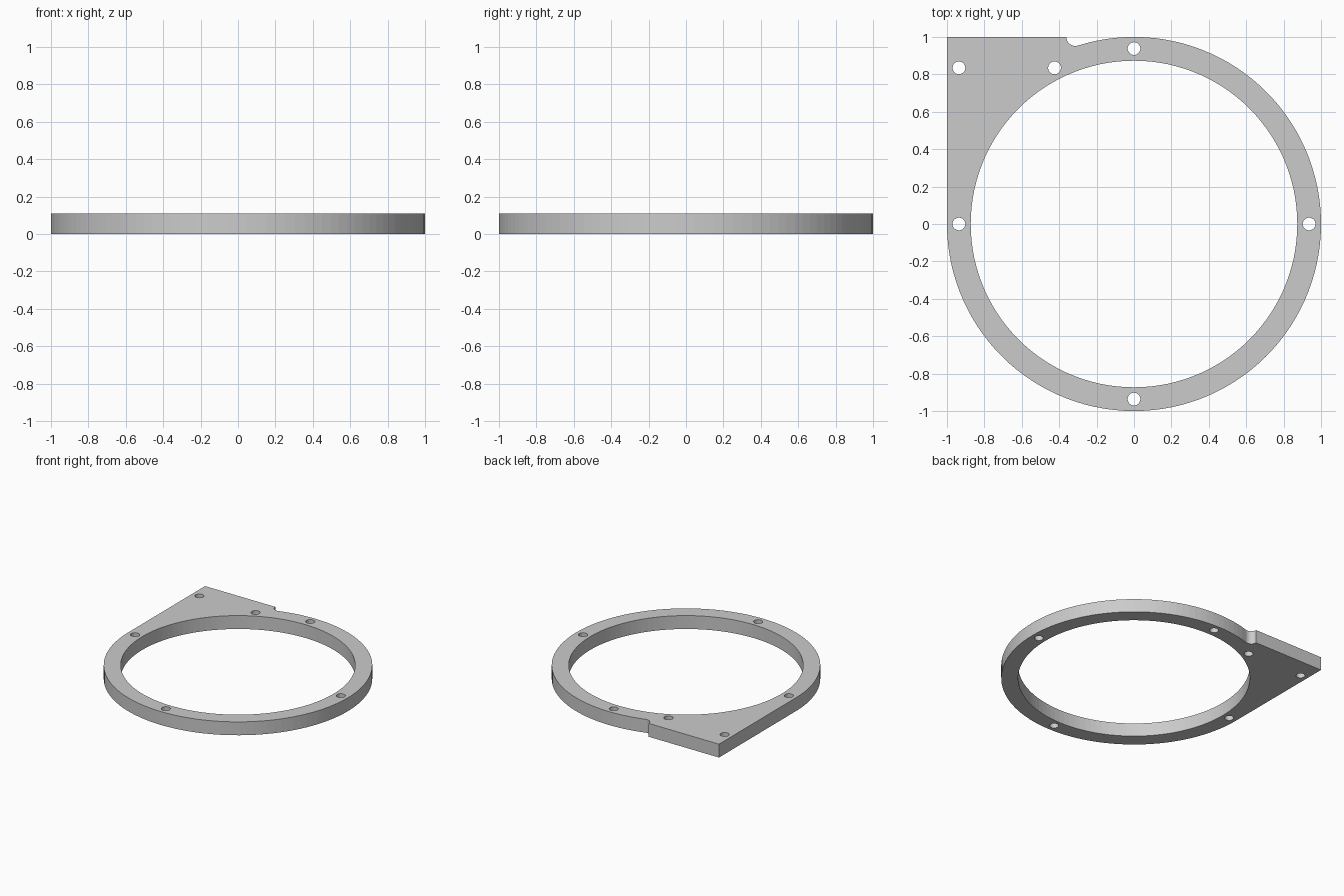
import bpy, bmesh
from math import cos, sin, radians, sqrt, atan2, degrees

if "Cube" in bpy.data.objects:
    bpy.data.objects.remove(bpy.data.objects["Cube"])

HEIGHT = 0.11


def arc(cx, cy, r, a0, a1, n):
    """n + 1 points along an arc, angles in degrees."""
    return [(cx + r * cos(radians(a0 + (a1 - a0) * i / n)),
             cy + r * sin(radians(a0 + (a1 - a0) * i / n))) for i in range(n + 1)]


def circle(cx, cy, r, n):
    return arc(cx, cy, r, 0, 360, n)[:-1]


# Outer outline: ring arc, relief fillet tangent to the ring, square corner
fr = 0.048
fx = -sqrt((1 + fr) ** 2 - 1)
tangent = degrees(atan2(1, fx))
outline = arc(0, 0, 1, -180, tangent, 96)
outline += arc(fx, 1, fr, tangent + 180, 180, 12)[1:]
outline += [(-1, 1)]

# Central opening and screw holes
loops = [outline, circle(0, 0, 0.873, 120)]
for x, y in [(0.936, 0), (-0.936, 0), (0, 0.938), (0, -0.936),
             (-0.936, 0.835), (-0.425, 0.835)]:
    loops.append(circle(x, y, 0.034, 32))

# Filled and extruded profile
curve = bpy.data.curves.new("mounting_ring", 'CURVE')
curve.dimensions = '2D'
curve.fill_mode = 'BOTH'
curve.extrude = HEIGHT / 2
for pts in loops:
    s = curve.splines.new('POLY')
    s.points.add(len(pts) - 1)
    for p, (x, y) in zip(s.points, pts):
        p.co = (x, y, 0, 1)
    s.use_cyclic_u = True
ring = bpy.data.objects.new("mounting_ring", curve)
bpy.context.collection.objects.link(ring)
bpy.context.view_layer.objects.active = ring
ring.select_set(True)
bpy.ops.object.convert(target='MESH')

# Weld caps to walls and seat the plate on z = 0
ring = bpy.context.object
bm = bmesh.new()
bm.from_mesh(ring.data)
bmesh.ops.remove_doubles(bm, verts=bm.verts, dist=1e-5)
bmesh.ops.translate(bm, verts=bm.verts, vec=(0, 0, HEIGHT / 2))
bmesh.ops.recalc_face_normals(bm, faces=bm.faces)
for f in bm.faces:
    f.smooth = False
bm.to_mesh(ring.data)
bm.free()
